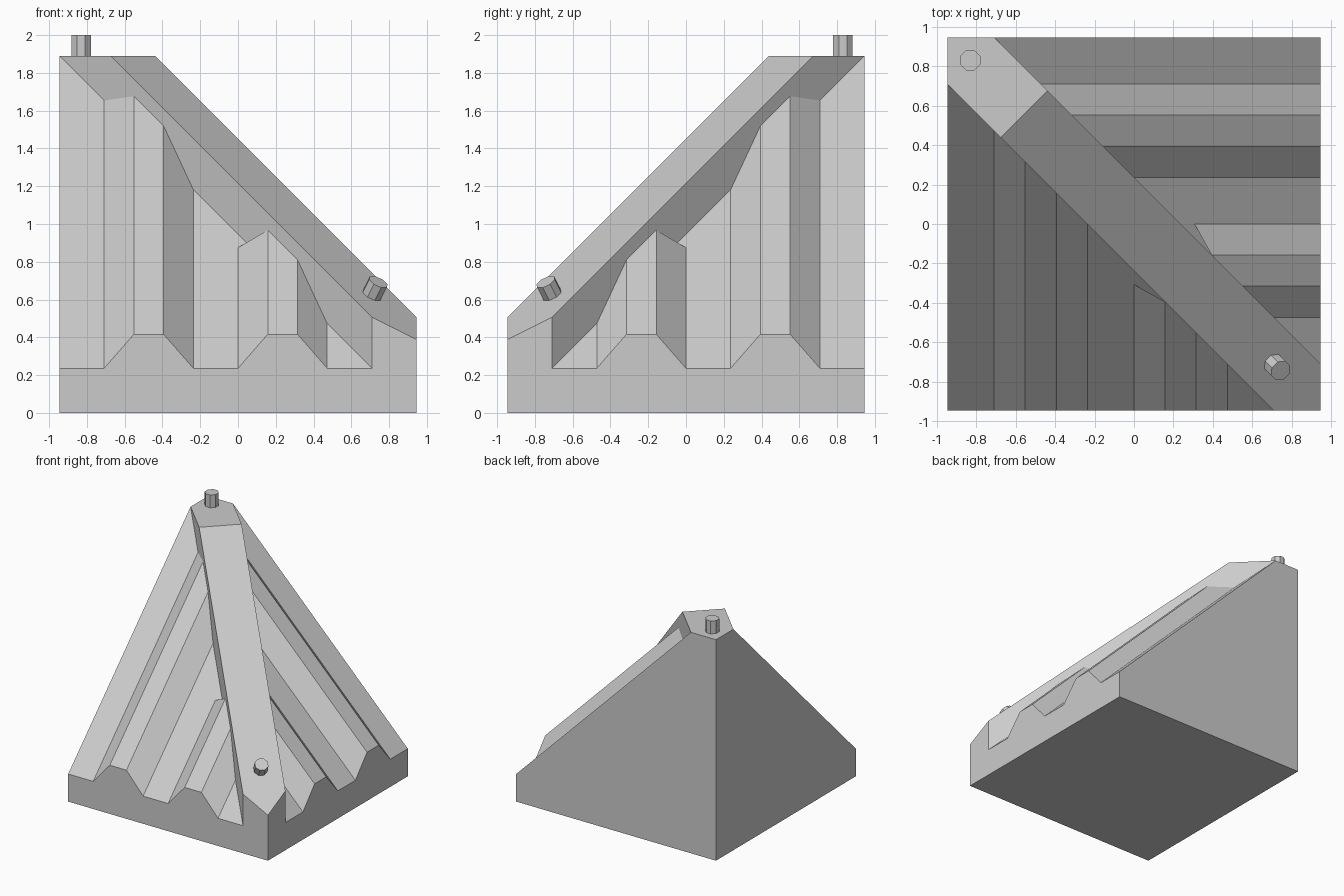
import bpy, bmesh, math
from mathutils import Vector

if "Cube" in bpy.data.objects:
    bpy.data.objects.remove(bpy.data.objects["Cube"])

H = 0.945            # half width of footprint
U = H / 12           # layout module
W = 3 * U            # hip half width in plan (x + y), also eave height
TOP = 24 * U         # height of the top plateau
RISE = 0.18          # height of a corrugation rib


def valley(y):
    return W + (y + H)


def flip(p):         # mirror across the hip diagonal
    return (-p[1], -p[0], p[2])


def hull(name, pts):
    bm = bmesh.new()
    for p in pts:
        bm.verts.new(p)
    res = bmesh.ops.convex_hull(bm, input=bm.verts[:])
    junk = {v for v in res["geom_interior"] + res["geom_unused"]
            if isinstance(v, bmesh.types.BMVert)}
    bmesh.ops.delete(bm, geom=list(junk), context='VERTS')
    bmesh.ops.dissolve_limit(bm, angle_limit=0.005, verts=bm.verts[:], edges=bm.edges[:])
    bmesh.ops.recalc_face_normals(bm, faces=bm.faces[:])
    me = bpy.data.meshes.new(name)
    bm.to_mesh(me)
    bm.free()
    ob = bpy.data.objects.new(name, me)
    bpy.context.collection.objects.link(ob)
    return ob


# Solid core: square base with two 45 degree roof slopes meeting on the diagonal
pts = [(x, y, 0) for x in (-H, H) for y in (-H, H)]
pts += [(-H, -H, W), (H, -H, W), (H, H, W)]
pts += [(-H, H, TOP), (-H, 9 * U, TOP), (-9 * U, 9 * U, TOP), (-9 * U, H, TOP)]
hull("roof_core", pts)

# Hip bar: flat-topped strip over the diagonal
d0 = -1.112          # x - y where the plateau ends


def hip_z(x, y):
    return TOP - (x - y - d0) / 2


half = [(-H, 9 * U, TOP), ((d0 - W) / 2, (-W - d0) / 2, TOP),
        (9 * U, -H, hip_z(9 * U, -H)), (9 * U, -H, W)]
pts = half + [flip(p) for p in half]
pts += [(-H, H, TOP), (H, -H, hip_z(H, -H)), (H, -H, W)]
hull("hip_bar", pts)

# Corrugation ribs on both slopes, running from the eave up to the hip
ribs = [("upper", (-9, -7, -5, -3), 0), ("lower", (0, 2, 4, 6), 0.07)]
for label, xs, setback in ribs:
    pts = []
    for i, k in enumerate(xs):
        x = k * U
        h = RISE if i in (1, 2) else 0
        end = -W - x - (setback if i == 0 else 0)
        for y in (-H, end):
            pts += [(x, y, valley(y)), (x, y, valley(y) + h)]
    hull("front_rib_" + label, pts)
    hull("side_rib_" + label, [flip(p) for p in pts])


# Octagonal pegs on the plateau and the lower hip
def peg(name, cap, axis, length):
    axis = Vector(axis).normalized()
    rot = axis.to_track_quat('Z', 'Y')
    r = 0.0555
    pts = []
    for i in range(8):
        a = math.radians(22.5 + 45 * i)
        for z in (-length, 0):
            pts.append(Vector(cap) + rot @ Vector((r * math.cos(a), r * math.sin(a), z)))
    hull(name, pts)


peg("top_peg", (-0.83, 0.83, 2.0), (0, 0, 1), 2.0 - TOP)
peg("hip_peg", (0.743, -0.743, 0.693), (1, -1, 2), 0.088)
